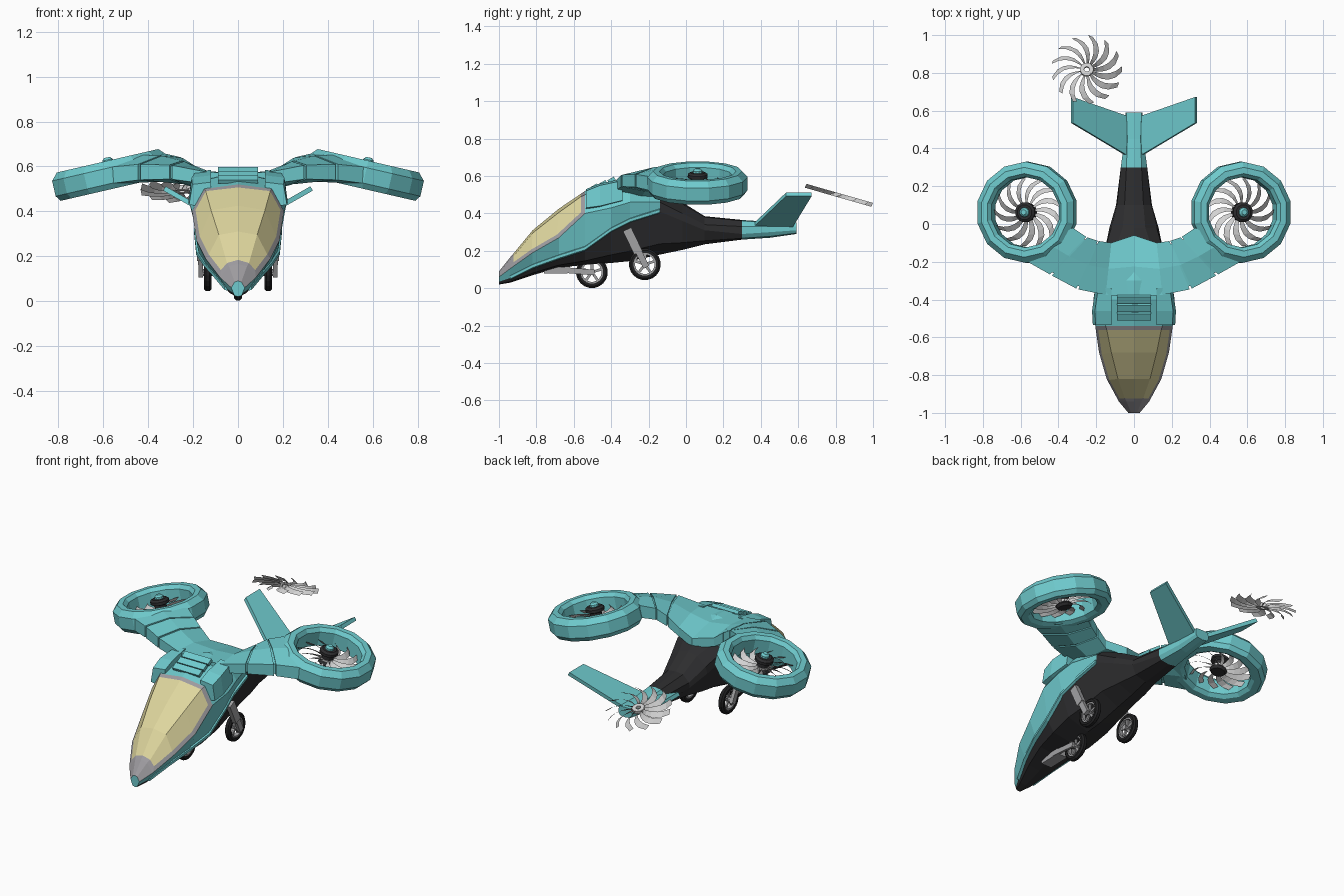
import bpy, bmesh
from math import sin, cos, pi, radians
from mathutils import Vector, Matrix

if "Cube" in bpy.data.objects:
    bpy.data.objects.remove(bpy.data.objects["Cube"])

COLORS = {"teal": (.16, .60, .62), "charcoal": (.026, .026, .028), "canopy_yellow": (.73, .67, .34),
          "frame_grey": (.34, .33, .35), "fan_grey": (.65, .65, .65), "strut_grey": (.36, .36, .37),
          "tyre_black": (.015, .015, .016)}
MATS = {}
for n, c in COLORS.items():
    MATS[n] = bpy.data.materials.new(n)
    MATS[n].diffuse_color = (*c, 1)


def finish(name, bm, *mats, M=None, recalc=True):
    if recalc:
        bmesh.ops.recalc_face_normals(bm, faces=bm.faces[:])
    me = bpy.data.meshes.new(name)
    if M:
        bm.transform(M)
        if M.determinant() < 0:
            bmesh.ops.reverse_faces(bm, faces=bm.faces[:])
    bm.to_mesh(me)
    bm.free()
    for m in mats:
        me.materials.append(MATS[m])
    ob = bpy.data.objects.new(name, me)
    bpy.context.collection.objects.link(ob)
    return ob


def skin(rings, caps=True, loop=False):
    """Join equal-length rings of points with quads."""
    bm = bmesh.new()
    vs = [[bm.verts.new(p) for p in r] for r in rings]
    n = len(vs[0])
    pairs = list(zip(vs, vs[1:] + vs[:1])) if loop else list(zip(vs, vs[1:]))
    for i, (a, b) in enumerate(pairs):
        for k in range(n):
            f = bm.faces.new((a[k], a[(k + 1) % n], b[(k + 1) % n], b[k]))
            f.tag = False
    if caps and not loop:
        bm.faces.new(vs[0])
        bm.faces.new(vs[-1])
    return bm


def lathe(name, profile, n, mat, M, closed=False):
    """Spin (radius, height) points round local z."""
    rings = [[(r * cos(2 * pi * (i + .5) / n), r * sin(2 * pi * (i + .5) / n), z) for i in range(n)]
             for r, z in profile]
    return finish(name, skin(rings, not closed, closed), mat, M=M)


def bar(name, a, b, w, d, mat):
    """Rectangular strut from a to b, w wide along x and d deep."""
    a, b = Vector(a), Vector(b)
    side = Vector((w / 2, 0, 0))
    up = (b - a).cross(Vector((1, 0, 0))).normalized() * d / 2
    rings = [[p + side + up, p - side + up, p - side - up, p + side - up] for p in (a, b)]
    return finish(name, skin(rings), mat)


MIRROR = Matrix.Diagonal((-1, 1, 1, 1))
SIDES = (("left", Matrix.Identity(4)), ("right", MIRROR))

# Fuselage: y, keel z, colour line (x,z), canopy sill (x,z), shoulder (x,z), top z
BODY = [(-1, .02, .02, .035, .03, .06, .015, .085, .09),
        (-.94, .03, .05, .055, .08, .105, .04, .155, .165),
        (-.82, .07, .10, .115, .145, .19, .085, .295, .31),
        (-.68, .11, .145, .165, .185, .27, .12, .405, .425),
        (-.54, .125, .175, .21, .205, .40, .15, .50, .52),
        (-.40, .135, .185, .31, .215, .43, .14, .54, .575),
        (-.30, .145, .17, .36, .20, .46, .13, .55, .58),
        (-.14, .18, .155, .41, .155, .46, .10, .50, .53),
        (-.02, .205, .13, .36, .12, .40, .06, .45, .46),
        (.10, .235, .095, .31, .09, .34, .05, .38, .385),
        (.30, .26, .07, .29, .07, .33, .04, .36, .365),
        (.45, .27, .05, .30, .05, .33, .035, .35, .355),
        (.59, .29, .045, .31, .045, .33, .04, .35, .352)]
rings = []
for y, zb, xs, zs, xl, zl, xh, zh, zt in BODY:
    half = [(xs * .75, zb + (zs - zb) * .25), (xs, zs), (xl, zl), (xh, zh)]
    rings.append([(0, y, zb)] + [(x, y, z) for x, z in half] + [(0, y, zt)]
                 + [(-x, y, z) for x, z in reversed(half)])
bm = skin(rings)
canopy = []
bm.faces.ensure_lookup_table()
for i, f in enumerate(bm.faces):
    st, k = divmod(i, 10)
    if st >= len(BODY) - 1:
        continue
    if 7 <= st < 10 or (st < 7 and k in (0, 1, 8, 9)):
        f.material_index = 1
    if st < 4 and 3 <= k <= 6:
        f.material_index = 3
        if st > 0:
            f.material_index = 2
            canopy.append(f)
bmesh.ops.recalc_face_normals(bm, faces=bm.faces[:])
rim = bmesh.ops.inset_region(bm, faces=canopy, thickness=.024, depth=0, use_even_offset=True)["faces"]
for f in rim:
    f.material_index = 3
finish("fuselage", bm, "teal", "charcoal", "canopy_yellow", "frame_grey")

# Roof louvres behind the canopy
for i in range(3):
    y, z = -.505 + i * .045, .532 + i * .018
    bar("roof_louvre", (0, y, z), (0, y + .034, z + .02), .18, .02, "teal")

# Wing sections: leading edge, trailing edge, half thickness
WING = [((0, -.39, .54), (0, -.06, .50), .045), ((.15, -.375, .55), (.12, -.10, .52), .045),
        ((.30, -.345, .575), (.19, -.09, .57), .052), ((.44, -.27, .575), (.25, -.07, .605), .058),
        ((.59, -.185, .558), (.325, -.02, .62), .062)]


def wing_ring(t, k=1.0):
    i = min(int(t), len(WING) - 2)
    a, b = WING[i], WING[i + 1]
    le, te = (Vector(a[j]).lerp(Vector(b[j]), t - i) for j in (0, 1))
    h = a[2] + (b[2] - a[2]) * (t - i)
    mid, ctr = le.lerp(te, .5), le.lerp(te, .5)
    up = Vector((0, 0, h))
    pts = [le + up * .6, mid + up, te + up * .6, te - up * .6, mid - up, le - up * .6]
    return [ctr + (p - ctr) * k for p in pts]


def fan(name, R, M):
    """Thirteen swept, pitched blades round a small open hub."""
    bm = bmesh.new()
    for b in range(13):
        prev = None
        for j in range(6):
            t = j / 5
            r = .03 + (R - .03) * t
            a = 2 * pi * b / 13 + .5 * t * t
            w = (.007 + .036 * t - .022 * t ** 4) / r
            pair = [bm.verts.new((r * cos(a + s * w * .6), r * sin(a + s * w * .6), s * .011)) for s in (-1, 1)]
            if prev:
                bm.faces.new((prev[0], pair[0], pair[1], prev[1]))
            prev = pair
    finish(name + "_blades", bm, "fan_grey", M=M, recalc=False)
    lathe(name + "_collar", [(.036, -.01), (.036, .01), (.014, .01), (.014, -.01)], 12, "fan_grey", M, True)


RING = [(.268, .03), (.238, .062), (.205, .062), (.187, .04), (.187, -.05), (.21, -.065), (.25, -.065), (.268, -.04)]
for side, S in SIDES:
    # Wing with two recessed panel seams
    seq = [wing_ring(0), wing_ring(1)]
    for t in (2, 3):
        seq += [wing_ring(t - .04), wing_ring(t - .04, .88), wing_ring(t + .04, .88), wing_ring(t + .04)]
    seq.append(wing_ring(4))
    finish(side + "_wing", skin(seq), "teal", M=S)

    # Tilted duct, fan and hub
    D = S @ Matrix.Translation((.567, .062, .565)) @ Matrix.Rotation(radians(13), 4, 'Y')
    lathe(side + "_duct", RING, 14, "teal", D, True)
    fan(side + "_fan", .18, D @ Matrix.Translation((0, 0, -.015)))
    lathe(side + "_hub", [(.04, -.045), (.05, -.03), (.034, -.015), (.034, .02), (.054, .028), (.054, .045),
                          (.04, .055)], 12, "charcoal", D)
    lathe(side + "_hub_cap", [(.027, .05), (.025, .066), (.014, .077)], 10, "teal", D)

    # Tail fin
    n = Vector((-.5, 0, .87)) * .011
    root = [Vector((.035, .36, .335)), Vector((.035, .57, .335))]
    tip = [Vector((.328, .535, .502)), Vector((.328, .672, .502))]
    finish(side + "_tail_fin", skin([[p[0] + n, p[1] + n, p[1] - n, p[0] - n] for p in (root, tip)]),
           "teal", M=S)

    # Shoulder intake and side strake
    intake = [[(x0, y, z0), (x1, y, z0 + .02), (x1 - .015, y, z1), (x0, y, z1 + .01)] for y, x0, x1, z0, z1 in
              ((-.535, .12, .218, .41, .52), (-.46, .12, .222, .42, .55), (-.34, .12, .205, .45, .575))]
    finish(side + "_intake", skin(intake), "teal", M=S)
    e = .011
    strake = [[(q[2] + dx, q[0], q[3] + dz) for dx, dz in ((-e, -e), (e, -.4 * e), (e, e), (-e, 1.8 * e))]
              for q in BODY[1:8]]
    finish(side + "_strake", skin(strake), "teal", M=S)

# Loose rear fan
fan("rear_fan", .187, Matrix.Translation((-.25, .817, .497)) @ Matrix.Rotation(radians(-16), 4, 'X'))


# Landing gear
def wheel(name, x, y, z, R):
    M = Matrix.Translation((x, y, z)) @ Matrix.Rotation(pi / 2, 4, 'Y')
    w = .017
    lathe(name + "_tyre", [(R, -w * .5), (R, w * .5), (R - .01, w), (R - .024, w), (R - .024, -w), (R - .01, -w)],
          20, "tyre_black", M, True)
    lathe(name + "_rim", [(R - .023, -.012), (R - .023, .012), (R - .033, .012), (R - .033, -.012)],
          20, "strut_grey", M, True)
    lathe(name + "_axle", [(.016, -.024), (.016, .024)], 10, "strut_grey", M)
    for i in range(5):
        a = 2 * pi * i / 5 + .3
        d = Vector((0, cos(a), sin(a))) * (R - .028)
        bar(name + "_spoke", (x, y, z), Vector((x, y, z)) + d, .012, .014, "strut_grey")


wheel("nose_wheel", 0, -.503, .086, .085)
for s in (-1, 1):
    wheel("main_wheel", s * .135, -.22, .128, .085)
    bar("main_leg", (s * .168, -.315, .315), (s * .168, -.255, .19), .028, .048, "strut_grey")
    bar("main_leg_lower", (s * .168, -.26, .21), (s * .166, -.212, .112), .02, .034, "strut_grey")
    bar("nose_fork", (s * .03, -.66, .098), (s * .03, -.49, .084), .014, .03, "strut_grey")
bar("nose_leg", (0, -.76, .095), (0, -.62, .098), .07, .035, "strut_grey")

for m in bpy.data.materials:
    if m.users and not m.is_grease_pencil:
        m.use_nodes = True
        m.node_tree.nodes["Principled BSDF"].inputs["Base Color"].default_value = m.diffuse_color
